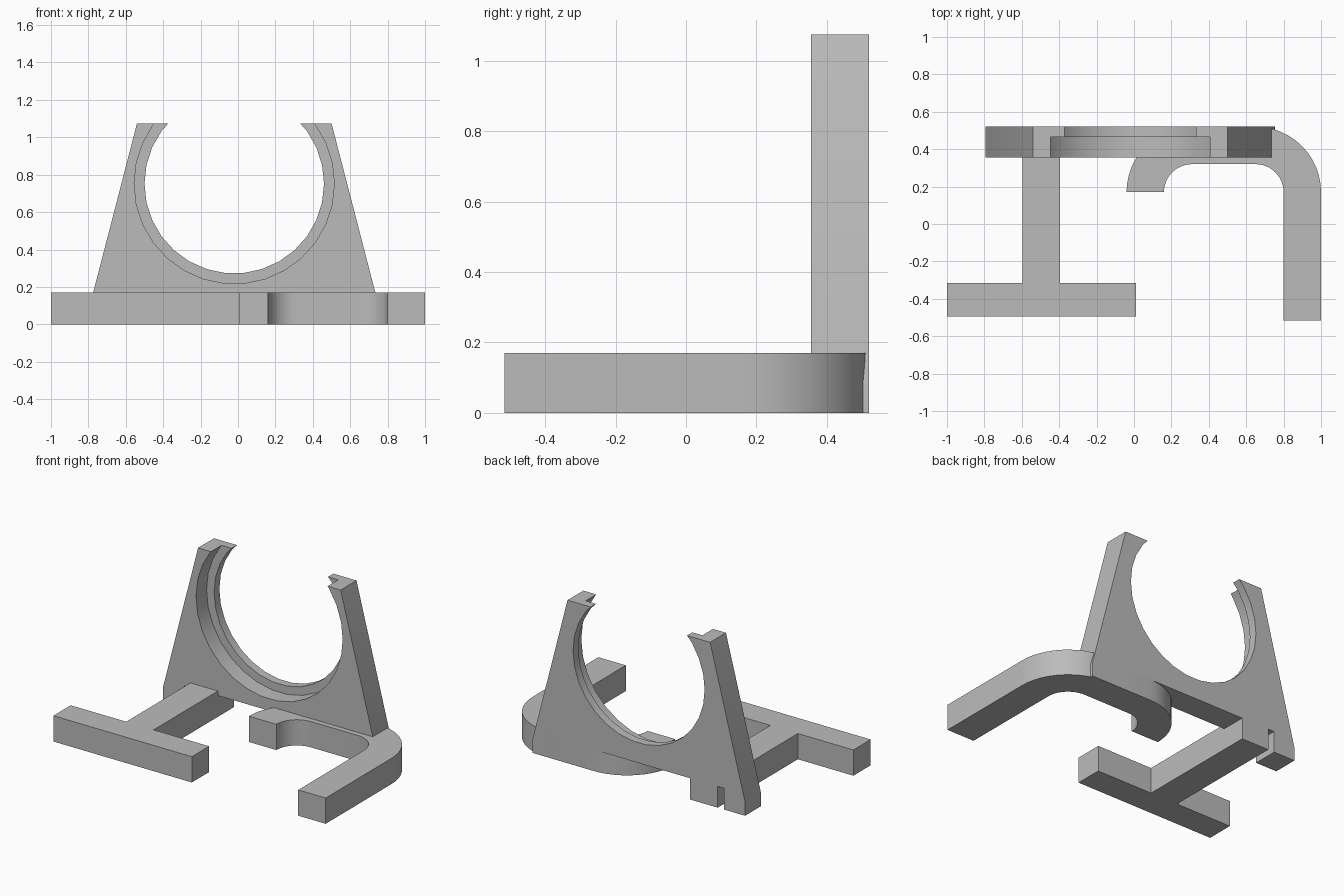
import bpy, bmesh
from math import sin, cos, pi, radians

if "Cube" in bpy.data.objects:
    bpy.data.objects.remove(bpy.data.objects["Cube"], do_unlink=True)

grey = bpy.data.materials.new("plain grey")
grey.use_nodes = True
grey.diffuse_color = (0.5, 0.5, 0.5, 1)
grey.node_tree.nodes["Principled BSDF"].inputs["Base Color"].default_value = (0.5, 0.5, 0.5, 1)

BACK, PLATE_FRONT, STEP = 0.52, 0.355, 0.465
BASE_H = 0.17


def extrude(name, outline, start, end, axis):
    """Solid from a 2D outline, extruded along z (xy outline) or y (xz outline)."""
    place = (lambda p, t: (p[0], p[1], t)) if axis == "z" else (lambda p, t: (p[0], t, p[1]))
    bm = bmesh.new()
    face = bm.faces.new([bm.verts.new(place(p, start)) for p in outline])
    moved = bmesh.ops.extrude_face_region(bm, geom=[face])["geom"]
    shift = place((0, 0), end - start)
    bmesh.ops.translate(bm, vec=shift, verts=[g for g in moved if isinstance(g, bmesh.types.BMVert)])
    bmesh.ops.recalc_face_normals(bm, faces=bm.faces)
    mesh = bpy.data.meshes.new(name)
    bm.to_mesh(mesh)
    bm.free()
    mesh.materials.append(grey)
    obj = bpy.data.objects.new(name, mesh)
    bpy.context.collection.objects.link(obj)
    return obj


def arc(cx, cy, r, a0, a1, steps):
    angles = [radians(a0 + (a1 - a0) * i / steps) for i in range(steps + 1)]
    return [(cx + r * cos(a), cy + r * sin(a)) for a in angles]


def cut(obj, cutter):
    mod = obj.modifiers.new("bore", "BOOLEAN")
    mod.operation, mod.solver, mod.object = "DIFFERENCE", "EXACT", cutter
    bpy.context.view_layer.objects.active = obj
    bpy.ops.object.modifier_apply(modifier=mod.name)
    bpy.data.objects.remove(cutter, do_unlink=True)


# Upright plate: tapered sides, feet at both ends, slot beside the stem
plate = extrude("clamp_plate", [
    (0.50, 1.075), (-0.54, 1.075), (-0.795, 0.09), (-0.795, 0),
    (-0.64, 0), (-0.64, 0.14), (0.45, 0.14), (0.45, 0), (0.755, 0), (0.755, 0.09),
], PLATE_FRONT, BACK, "y")

# Stepped round opening, wider at the front
for radius, y0, y1 in ((0.535, PLATE_FRONT - 0.1, STEP), (0.48, STEP - 0.05, BACK + 0.1)):
    ring = arc(-0.02, 0.752, radius, 0, 348, 29)
    cut(plate, extrude("bore_cutter", ring, y0, y1, "y"))

# T-shaped foot: stem running through the plate, and crossbar
extrude("t_foot", [
    (-1, -0.495), (0.01, -0.495), (0.01, -0.315), (-0.395, -0.315),
    (-0.395, BACK), (-0.595, BACK), (-0.595, -0.315), (-1, -0.315),
], 0, BASE_H, "z")

# Hook-shaped foot: long arm, rounded bends, short return
right_x, left_x, bend_y = 0.65, 0.31, 0.17
hook = extrude("hook_foot",
               [(0.8, -0.515), (1, -0.515)]
               + arc(right_x, bend_y, 0.35, 0, 90, 12)
               + arc(left_x, bend_y, 0.35, 90, 180, 12)
               + arc(left_x, bend_y, 0.15, 180, 90, 12)
               + arc(right_x, bend_y, 0.15, 90, 0, 12),
               0, BASE_H, "z")

# Smooth the curved walls, keep corners crisp
bpy.ops.object.select_all(action="DESELECT")
for obj in (plate, hook):
    obj.select_set(True)
bpy.context.view_layer.objects.active = plate
bpy.ops.object.shade_smooth_by_angle(angle=radians(30))
